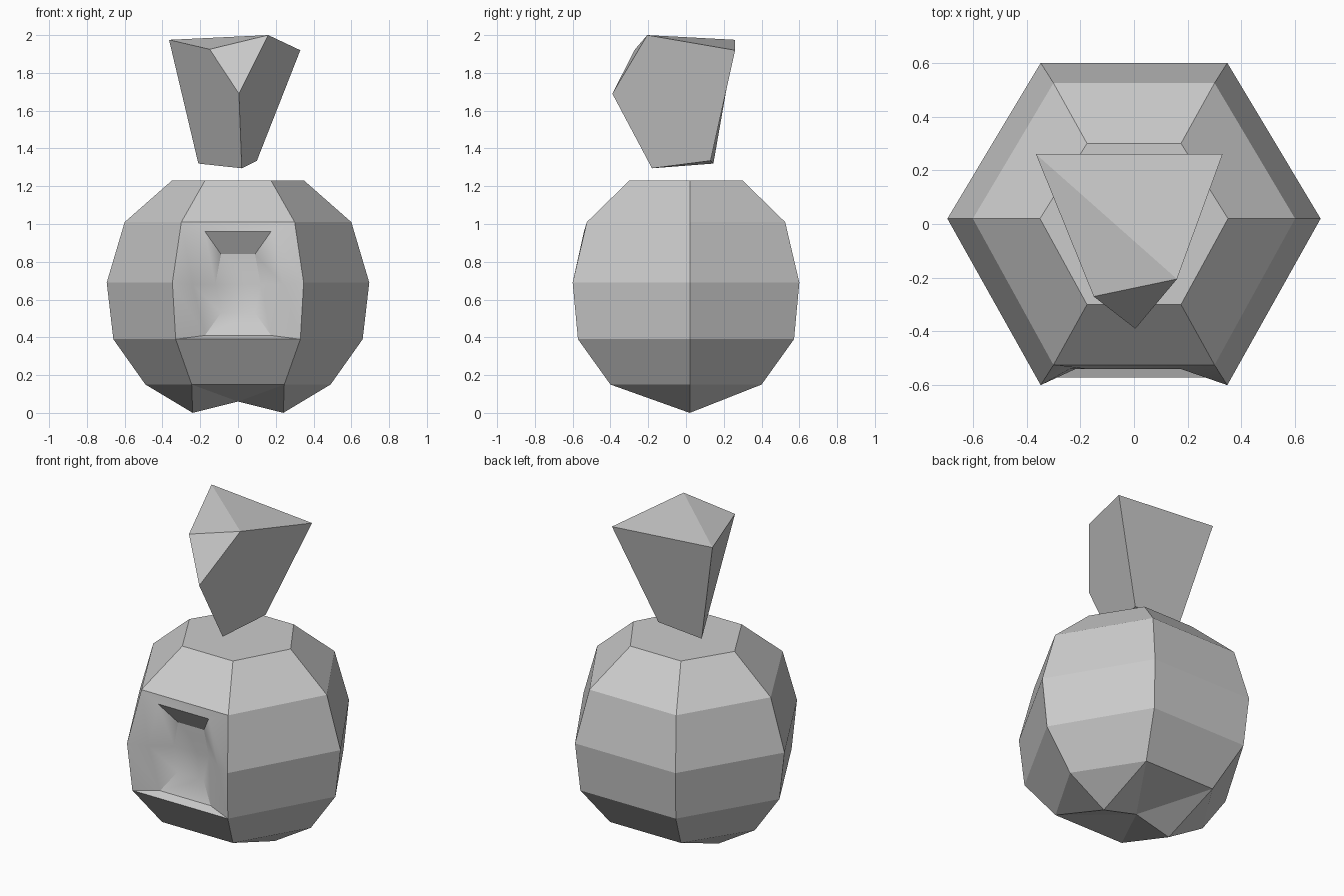
import bpy
import math

cube = bpy.data.objects.get("Cube")
if cube:
    bpy.data.objects.remove(cube, do_unlink=True)

grey = bpy.data.materials.new("plain_grey")
grey.use_nodes = True
grey.diffuse_color = (0.6, 0.6, 0.6, 1)
grey.node_tree.nodes["Principled BSDF"].inputs["Base Color"].default_value = (0.6, 0.6, 0.6, 1)


def build(name, verts, faces, smooth_angle=None):
    mesh = bpy.data.meshes.new(name)
    mesh.from_pydata(verts, [], faces)
    mesh.materials.append(grey)
    mesh.update()
    obj = bpy.data.objects.new(name, mesh)
    bpy.context.collection.objects.link(obj)
    if smooth_angle:
        bpy.ops.object.select_all(action="DESELECT")
        obj.select_set(True)
        bpy.context.view_layer.objects.active = obj
        bpy.ops.object.shade_smooth_by_angle(angle=math.radians(smooth_angle))
    return obj


# Faceted hexagonal body: height, side radius, front and back depth
RINGS = [(0.15, 0.49, 0.40), (0.39, 0.66, 0.572), (0.69, 0.695, 0.60),
         (1.01, 0.60, 0.525), (1.23, 0.35, 0.30)]
MID_Y = 0.02
verts, faces = [], []
for z, r, d in RINGS:
    h = r / 2
    verts += [(-h, -d, z), (h, -d, z), (r, MID_Y, z),
              (h, d, z), (-h, d, z), (-r, MID_Y, z)]
for ring in range(len(RINGS) - 1):
    for side in range(6):
        if side == 0 and ring in (1, 2):
            continue  # opening for the front recess
        a, b = ring * 6 + side, ring * 6 + (side + 1) % 6
        faces.append((a, b, b + 6, a + 6))
top = (len(RINGS) - 1) * 6
faces.append(tuple(range(top, top + 6)))

# Two low feet with a raised middle between them
right_foot, left_foot, middle = range(len(verts), len(verts) + 3)
verts += [(-0.24, MID_Y, 0), (0.24, MID_Y, 0), (0, MID_Y, 0.06)]
faces += [(2, 1, left_foot), (3, 2, left_foot), (5, 4, right_foot), (0, 5, right_foot),
          (1, 0, middle), (1, middle, left_foot), (0, right_foot, middle),
          (4, 3, middle), (3, left_foot, middle), (4, middle, right_foot)]
build("body", verts, faces)


# Front recess: nested six-sided loops, each given by three half-width levels
def loop(levels):
    return ([(x, y, z) for x, y, z in levels]
            + [(-x, y, z) for x, y, z in reversed(levels)])


outer = [(r / 2, -d, z) for z, r, d in RINGS[1:4]]
lip = [(0.175, -0.52, 0.41), (0.24, -0.54, 0.68), (0.175, -0.54, 0.96)]
floor = [(0.09, -0.47, 0.53), (0.12, -0.46, 0.68), (0.09, -0.465, 0.84)]
verts = loop(outer) + loop(lip) + loop(floor)
faces = []
for start in (0, 6):
    for i in range(6):
        j = (i + 1) % 6
        faces.append((start + i, start + j, start + j + 6, start + i + 6))
faces += [(12, 13, 16, 17), (13, 14, 15, 16)]
build("front_recess", verts, faces, 30)

# Floating wedge-shaped stone above the body
stone = [(-0.365, 0.26, 1.975), (-0.15, -0.27, 1.925), (0.16, -0.205, 2.0),
         (0.33, 0.26, 1.92), (0.005, -0.39, 1.69),
         (-0.21, 0.145, 1.32), (0.02, -0.18, 1.295), (0.10, 0.13, 1.335)]
build("floating_stone", stone,
      [(0, 2, 3), (0, 1, 2), (1, 4, 2), (0, 5, 6, 4, 1),
       (2, 4, 6, 7, 3), (0, 3, 7, 5), (5, 7, 6)])
